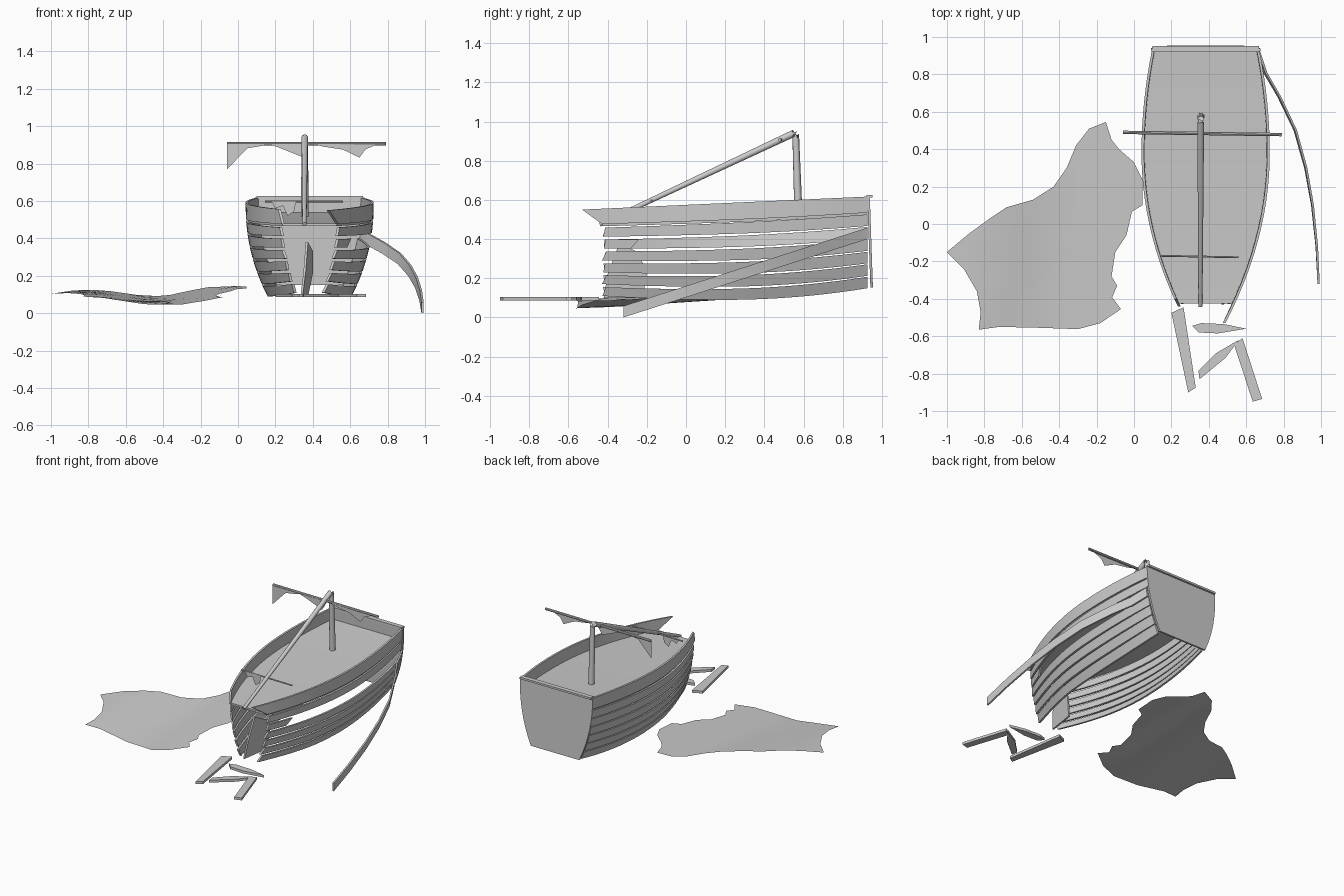
import bpy, math, random
from mathutils import Vector

if "Cube" in bpy.data.objects:
    bpy.data.objects.remove(bpy.data.objects["Cube"])
random.seed(4)
CX = 0.383          # hull centre line


def make(name, verts, faces, smooth=False):
    me = bpy.data.meshes.new(name)
    me.from_pydata([tuple(v) for v in verts], [], faces)
    me.update()
    ob = bpy.data.objects.new(name, me)
    bpy.context.collection.objects.link(ob)
    if smooth:
        bpy.ops.object.select_all(action='DESELECT')
        ob.select_set(True)
        bpy.context.view_layer.objects.active = ob
        bpy.ops.object.shade_smooth_by_angle(angle=math.radians(35))
    return ob


def fix_normals(ob):
    import bmesh
    bm = bmesh.new()
    bm.from_mesh(ob.data)
    bmesh.ops.recalc_face_normals(bm, faces=bm.faces)
    bm.to_mesh(ob.data)
    bm.free()


def loft(name, rings, smooth=False):
    n = len(rings[0])
    faces = [(k * n + i, k * n + (i + 1) % n, (k + 1) * n + (i + 1) % n, (k + 1) * n + i)
             for k in range(len(rings) - 1) for i in range(n)]
    faces += [tuple(range(n)), tuple(range((len(rings) - 1) * n, len(rings) * n))]
    ob = make(name, [p for r in rings for p in r], faces, smooth)
    fix_normals(ob)
    return ob


def prism(name, poly, off):
    return loft(name, [[Vector(p) for p in poly], [Vector(p) + Vector(off) for p in poly]])


def pole(name, a, b, r0, r1, sides=10, jag=0.0):
    a, b = Vector(a), Vector(b)
    q = (b - a).to_track_quat('Z', 'Y')
    rings = []
    for p, r, j in ((a, r0, 0), (b, r1, jag)):
        rings.append([p + q @ Vector((r * math.cos(t), r * math.sin(t), random.uniform(-j, j)))
                      for t in (2 * math.pi * i / sides for i in range(sides))])
    return loft(name, rings, True)


# Hull form: point on the side at length y and height fraction v
def hull(side, y, v, inset=0.0):
    d = y - 0.38
    w = 0.343 - (0.185 if d > 0 else 0.287) * d * d
    bow = max(0, min(1, (0.1 - y) / 0.53))
    f = 1 - (0.34 + 0.16 * bow * bow) * (1 - v) ** 2.2
    zb = 0.09 + (0.06 * ((y - 0.2) / 0.73) ** 2 if y > 0.2 else 0.02 * ((0.2 - y) / 0.63) ** 2)
    zt = 0.555 + 0.062 * (y + 0.43) / 1.36
    return Vector((CX + side * (w * f - inset), y, zb + (zt - zb) * v))


def strake(name, side, v0, v1, lo, hi, taper=0.0, n=20):
    """lo / hi = (start, end) of lower and upper edge, so ends can be broken"""
    rings = []
    for i in range(n + 1):
        t = i / n
        ya, yb = lo[0] + (lo[1] - lo[0]) * t, hi[0] + (hi[1] - hi[0]) * t
        b = v1 + taper * t
        rings.append([hull(side, ya, v0), hull(side, yb, b),
                      hull(side, yb, b, 0.014), hull(side, ya, v0, 0.014)])
    return loft(name, rings, True)


# Hull planks, six strakes each side; one starboard strake is broken off
for side, label in ((1, "right"), (-1, "left")):
    for k in range(6):
        v0 = k * 0.136
        j = random.uniform(-0.012, 0.012)
        end = 0.925
        if side == 1 and k == 4:
            strake("right_plank_stub", 1, v0, v0 + 0.1, (-0.42, -0.28), (-0.41, -0.24), n=5)
        else:
            strake(f"{label}_plank_{k}", side, v0, v0 + 0.103, (-0.42 + j, end), (-0.415 - j, end), 0.022)
strake("right_bulwark", 1, 0.825, 1, (-0.43, 0.925), (-0.53, 0.925))
strake("left_bulwark", -1, 0.825, 1, (-0.44, 0.925), (-0.40, 0.925))

# Deck
ys = [-0.425 + 1.35 * i / 20 for i in range(21)]
loft("deck", [[hull(-1, y, 0.83, 0.01), hull(1, y, 0.83, 0.01),
               hull(1, y, 0.80, 0.01), hull(-1, y, 0.80, 0.01)] for y in ys])

# Transom
side_pts = [hull(1, 0.925, v / 8) + Vector((0.004, 0.016 * (1 - v / 8), 0.003)) for v in range(9)]
prism("transom", side_pts + [Vector((2 * CX - p.x, p.y, p.z)) for p in reversed(side_pts)], (0, 0.013, 0))
prism("transom_cap", [(CX - 0.285, 0.92, 0.612), (CX + 0.285, 0.92, 0.612),
                      (CX + 0.285, 0.92, 0.626), (CX - 0.285, 0.92, 0.626)], (0, 0.032, 0))

# Broken stem board standing in the bow
prism("stem_board", [(0.335, -0.42, 0.1), (0.35, -0.40, 0.22), (0.362, -0.34, 0.38),
                     (0.39, -0.24, 0.33), (0.39, -0.2, 0.22), (0.365, -0.22, 0.1)], (0.012, 0, 0))

# Loose plank sprung from the right side
path = [(0.662, 0.925), (0.70, 0.81), (0.775, 0.68), (0.86, 0.5), (0.915, 0.3),
        (0.95, 0.1), (0.972, -0.12), (0.981, -0.32)]
rings = []
for i, (x, y) in enumerate(path):
    z = 0.40 * (y + 0.32) / 1.245
    lean = 0.012 * (1 - i / 7)
    rings.append([(x - lean, y, z), (x, y, z + 0.058), (x + 0.012, y, z + 0.058), (x + 0.012 - lean, y, z)])
loft("loose_plank", rings, True)

# Mast stump, fallen mast and yards
pole("mast_stump", (0.357, 0.575, 0.49), (0.357, 0.56, 0.93), 0.021, 0.017, 12, 0.02)
pole("fallen_mast", (0.355, -0.44, 0.475), (0.357, 0.55, 0.94), 0.011, 0.018, 12, 0.02)
pole("main_yard", (-0.06, 0.49, 0.907), (0.79, 0.478, 0.907), 0.009, 0.009, 8)
pole("top_yard", (0.145, -0.17, 0.597), (0.56, -0.178, 0.597), 0.005, 0.005, 8)

# Torn cloth left on the yards
def scrap(name, pts, y):
    make(name, [(x, y, z) for x, z in pts], [tuple(range(len(pts)))])

scrap("sail_scrap_left", [(-0.058, 0.905), (-0.058, 0.77), (-0.01, 0.82), (0.05, 0.882), (0.13, 0.895), (0.16, 0.905)], 0.476)
scrap("sail_scrap_middle", [(0.16, 0.905), (0.22, 0.885), (0.34, 0.837), (0.36, 0.87), (0.38, 0.905)], 0.476)
scrap("sail_scrap_right", [(0.40, 0.905), (0.46, 0.89), (0.56, 0.875), (0.65, 0.832), (0.68, 0.875), (0.75, 0.905)], 0.474)
scrap("small_sail_scrap", [(0.18, 0.597), (0.2, 0.56), (0.24, 0.575), (0.265, 0.52), (0.3, 0.545), (0.31, 0.597)], -0.178)

# Fallen sail, rings shrinking from the torn outline to the middle
outline = [(-1, -0.15), (-0.91, -0.24), (-0.84, -0.36), (-0.82, -0.47), (-0.83, -0.565), (-0.72, -0.55),
           (-0.5, -0.555), (-0.3, -0.562), (-0.18, -0.53), (-0.07, -0.455), (-0.12, -0.40), (-0.09, -0.33),
           (-0.12, -0.28), (-0.10, -0.15), (-0.04, -0.06), (-0.01, 0.07), (0.045, 0.10), (0.045, 0.24),
           (0.0, 0.33), (-0.08, 0.40), (-0.12, 0.45), (-0.15, 0.545), (-0.24, 0.51), (-0.31, 0.42),
           (-0.36, 0.30), (-0.43, 0.20), (-0.54, 0.13), (-0.68, 0.09), (-0.77, 0.03), (-0.88, -0.05)]
c = Vector((-0.32, -0.12))
n, m = len(outline), 10
verts = []
for k in range(m):
    for p in outline:
        q = c.lerp(Vector(p), 1 - k / m)
        verts.append((q.x, q.y, 0.102 + 0.065 * q.y + 0.024 * math.sin(7 * q.x + 1.2)))
verts.append((c.x, c.y, 0.102 + 0.065 * c.y + 0.024 * math.sin(7 * c.x + 1.2)))
faces = [(k * n + i, k * n + (i + 1) % n, (k + 1) * n + (i + 1) % n, (k + 1) * n + i)
         for k in range(m - 1) for i in range(n)]
faces += [((m - 1) * n + i, (m - 1) * n + (i + 1) % n, m * n) for i in range(n)]
make("fallen_sail", verts, faces, True)

# Broken plank pieces lying ahead of the bow
for i, poly in enumerate([
        [(0.20, -0.475), (0.265, -0.445), (0.33, -0.875), (0.29, -0.90)],
        [(0.535, -0.645), (0.58, -0.61), (0.685, -0.935), (0.635, -0.95)],
        [(0.31, -0.545), (0.345, -0.58), (0.45, -0.585), (0.60, -0.56), (0.48, -0.535), (0.36, -0.53)],
        [(0.35, -0.83), (0.345, -0.785), (0.44, -0.69), (0.56, -0.62), (0.49, -0.715)]]):
    prism(f"debris_plank_{i}", [(x, y, 0.086) for x, y in poly], (0, 0, 0.018))
